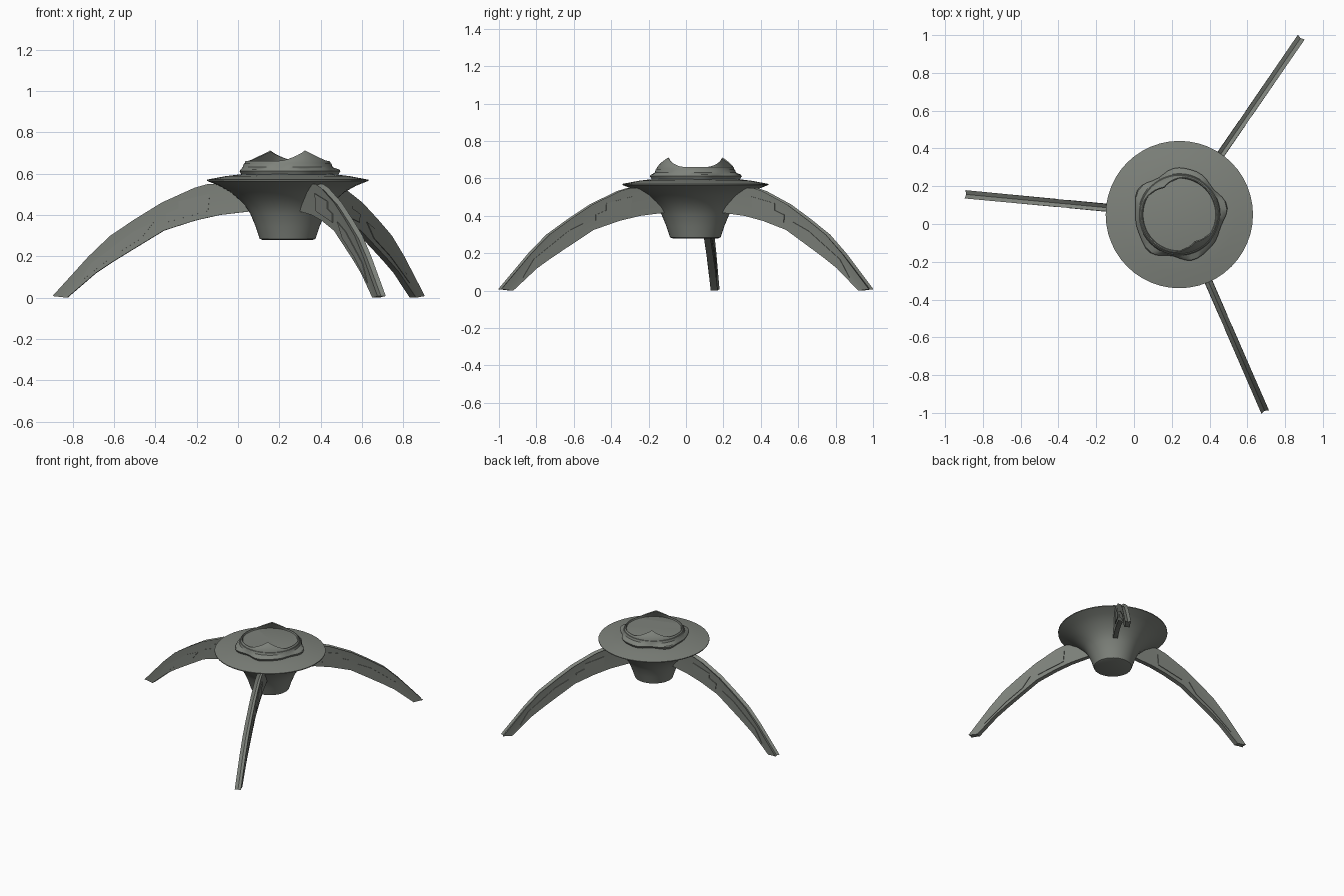
import bpy, bmesh, math
from mathutils import Vector

if "Cube" in bpy.data.objects:
    bpy.data.objects.remove(bpy.data.objects["Cube"])

CX, CY, N = 0.24, 0.05, 48
mat = bpy.data.materials.new("grey_green_metal")
mat.diffuse_color = (0.21, 0.225, 0.2, 1)
mat.use_nodes = True
mat.node_tree.nodes["Principled BSDF"].inputs["Base Color"].default_value = mat.diffuse_color


def finish(name, bm, angle):
    bmesh.ops.recalc_face_normals(bm, faces=bm.faces)
    me = bpy.data.meshes.new(name)
    bm.to_mesh(me)
    bm.free()
    me.materials.append(mat)
    ob = bpy.data.objects.new(name, me)
    bpy.context.collection.objects.link(ob)
    bpy.ops.object.select_all(action='DESELECT')
    ob.select_set(True)
    bpy.context.view_layer.objects.active = ob
    bpy.ops.object.shade_smooth_by_angle(angle=math.radians(angle))
    return ob


def loft(bm, loops):
    """Skin a list of closed point loops and cap both ends."""
    vs = [[bm.verts.new(p) for p in lp] for lp in loops]
    n = len(vs[0])
    for a, b in zip(vs, vs[1:]):
        for i in range(n):
            j = (i + 1) % n
            bm.faces.new((a[i], a[j], b[j], b[i]))
    bm.faces.new(vs[0])
    bm.faces.new(vs[-1])


def lathe(name, rings, angle=30):
    """Each ring is (r, z) or a function of the angle giving (r, z)."""
    bm = bmesh.new()
    loops = []
    for ring in rings:
        lp = []
        for i in range(N):
            t = 2 * math.pi * i / N
            r, z = ring(t) if callable(ring) else ring
            lp.append((CX + r * math.cos(t), CY + r * math.sin(t), z))
        loops.append(lp)
    loft(bm, loops)
    return finish(name, bm, angle)


# flared dish hull
lathe("dish_hull", [(0.122, 0.28), (0.135, 0.285), (0.155, 0.345), (0.18, 0.405),
                    (0.205, 0.445), (0.235, 0.475), (0.275, 0.51), (0.33, 0.541),
                    (0.39, 0.565), (0.39, 0.571), (0.30, 0.588), (0.20, 0.60)])


# uneven stepped collar on top of the dish
def wavy(r, z):
    return lambda t: (r + 0.012 * math.sin(5 * t + 0.8) + 0.006 * math.sin(8 * t), z)


lathe("upper_collar", [wavy(0.225, 0.585), wavy(0.24, 0.612), wavy(0.235, 0.62),
                       (0.217, 0.632), (0.212, 0.648), (0.195, 0.652)])


# crown with two opposite peaks leaning inward
def peak(t):
    best = 0
    for deg in (-60, 120):
        d = (t - math.radians(deg) + math.pi) % (2 * math.pi) - math.pi
        best = max(best, 1 - abs(d) / 0.68)
    return best ** 1.25 if best > 0 else 0


lathe("peaked_crown", [(0.21, 0.635), (0.207, 0.655),
                       lambda t: (0.203 - 0.012 * peak(t), 0.66 + 0.027 * peak(t)),
                       lambda t: (0.201 - 0.033 * peak(t), 0.662 + 0.05 * peak(t)),
                       lambda t: (0.196 - 0.034 * peak(t), 0.661 + 0.046 * peak(t)),
                       (0.192, 0.652)])

# arched legs: (radius, height) of upper and lower edges, foot to hull
UP = [(1.14, .008), (.965, .20), (.86, .30), (.74, .38), (.61, .46), (.45, .532), (.385, .55), (.2, .55)]
LOW = [(1.07, 0), (.93, .12), (.845, .176), (.76, .228), (.60, .325), (.45, .373), (.33, .40), (.16, .42)]


def at(pts, s):
    i = min(int(s), len(pts) - 2)
    return Vector(pts[i]).lerp(Vector(pts[i + 1]), s - i)


def leg_point(ang, s, t, side):
    """s runs foot to hull, t lower to upper edge, side is the offset across."""
    r, z = at(LOW, s).lerp(at(UP, s), t)
    c, n = math.cos(ang), math.sin(ang)
    return (CX + r * c - side * n, CY + r * n + side * c, z)


def leg(name, deg):
    a = math.radians(deg)
    bm = bmesh.new()
    loops = []
    for s in range(len(UP)):
        w = 0.022 - 0.0004 * s
        loops.append([leg_point(a, s, t, x) for t, x in
                      ((0, -w * 0.85), (0.5, -w * 0.8), (1, -w), (0.9, 0),
                       (1, w), (0.5, w * 0.8), (0, w * 0.85))])
    loft(bm, loops)
    finish(name, bm, 20)
    # thin side plates: long shin strip and arrow-ended shoulder panel
    for label, outline in (
            ("shin_plate", [(0.5, .25), (2, .2), (3.3, .2), (3.7, .5), (3, .6), (1, .6)]),
            ("shoulder_plate", [(4.1, .25), (5.6, .2), (5.9, .7), (4.5, .8), (4.5, .55), (4.1, .55)])):
        bm = bmesh.new()
        for sgn in (-1, 1):
            loft(bm, [[leg_point(a, s, t, sgn * x) for s, t in outline] for x in (0.014, 0.0215)])
        finish(name + "_" + label, bm, 20)


leg("left_leg", 174.6)
leg("back_leg", 55.5)
leg("front_leg", -66.5)
